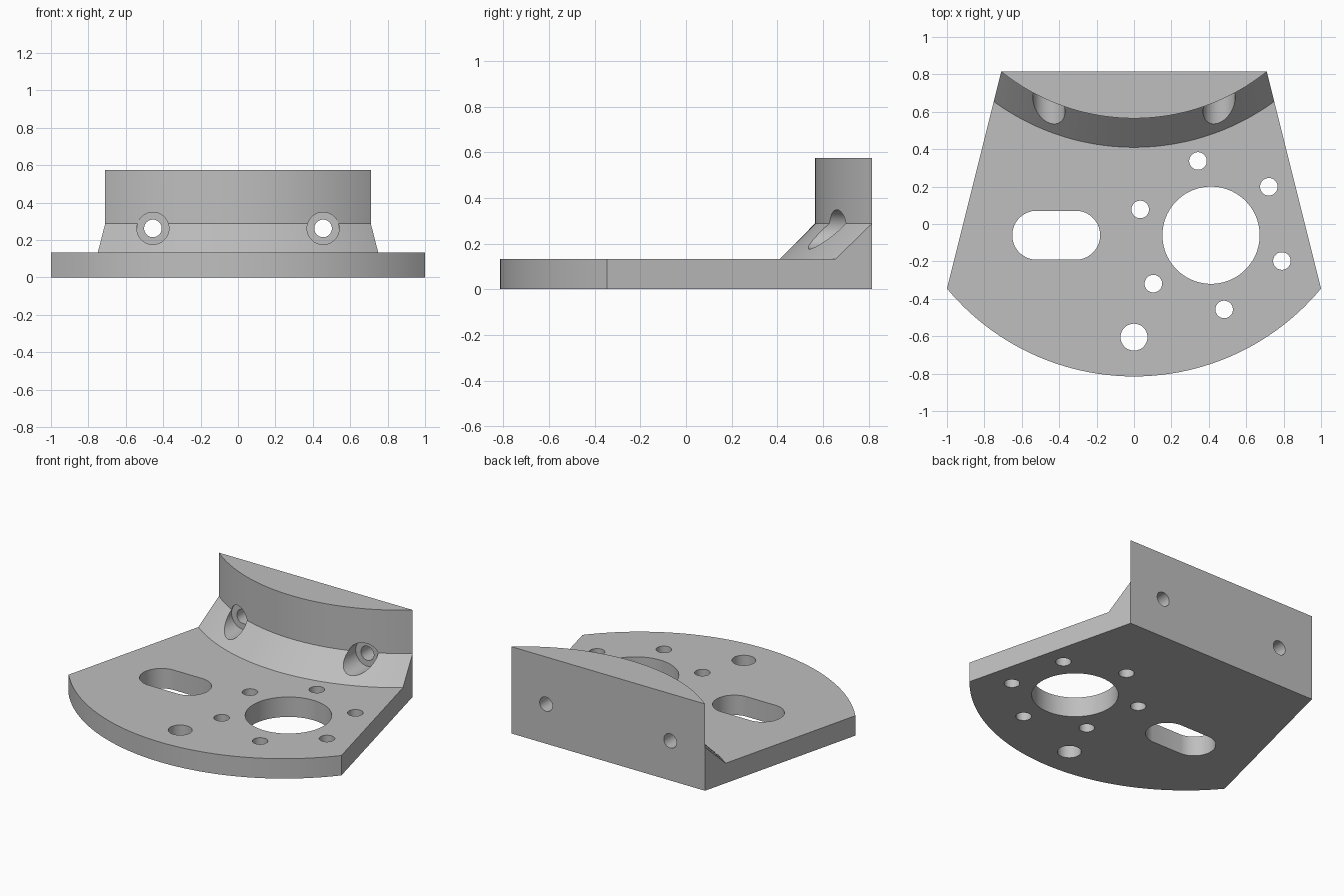
import bpy, bmesh
from math import sin, cos, radians, sqrt, atan2, pi
from mathutils import Vector, Matrix

cube = bpy.data.objects.get("Cube")
if cube:
    bpy.data.objects.remove(cube, do_unlink=True)

# Main sizes
PLATE_TOP, CHAMFER_TOP, WALL_TOP = 0.132, 0.288, 0.575
BACK_Y, BACK_X = 0.815, 0.71
FRONT_Y, WIDE_Y = -0.815, -0.345
SEGMENTS = 48

grey = bpy.data.materials.new("plain grey")
grey.use_nodes = True
colour = (0.52, 0.52, 0.52, 1)
grey.diffuse_color = colour
grey.node_tree.nodes["Principled BSDF"].inputs["Base Color"].default_value = colour


def make_object(name, bm):
    bmesh.ops.recalc_face_normals(bm, faces=bm.faces[:])
    mesh = bpy.data.meshes.new(name)
    bm.to_mesh(mesh)
    bm.free()
    mesh.materials.append(grey)
    obj = bpy.data.objects.new(name, mesh)
    bpy.context.collection.objects.link(obj)
    return obj


def arc(end_x, end_y, mid_y):
    """Arc bulging towards the front, from left (-x) to right (+x)."""
    sag = end_y - mid_y
    radius = (end_x ** 2 + sag ** 2) / (2 * sag)
    half = atan2(end_x, radius - sag)
    angles = [half * (2 * i / SEGMENTS - 1) for i in range(SEGMENTS + 1)]
    return [(radius * sin(a), mid_y + radius - radius * cos(a)) for a in angles]


# Bracket body: fan-shaped plate, sloping fillet and curved back wall
bm = bmesh.new()


def ring(points, z):
    return [bm.verts.new((x, y, z)) for x, y in points]


def strip(a, b):
    for i in range(len(a) - 1):
        bm.faces.new((a[i], a[i + 1], b[i + 1], b[i]))


rim = arc(1, WIDE_Y, FRONT_Y)
rim_low, rim_high = ring(rim, 0), ring(rim, PLATE_TOP)
foot = ring(arc(0.75, 0.655, 0.41), PLATE_TOP)
wall = arc(BACK_X, BACK_Y, 0.565)
wall_low, wall_high = ring(wall, CHAMFER_TOP), ring(wall, WALL_TOP)
back_left, back_right = ring([(-BACK_X, BACK_Y), (BACK_X, BACK_Y)], 0)

strip(rim_low, rim_high)
strip(foot, wall_low)
strip(wall_low, wall_high)
bm.faces.new(rim_high + foot[::-1])
bm.faces.new(rim_low + [back_right, back_left])
bm.faces.new(wall_high)
bm.faces.new((back_left, back_right, wall_low[-1], wall_high[-1],
              wall_high[0], wall_low[0]))
for end, corner in ((0, back_left), (-1, back_right)):
    bm.faces.new((rim_low[end], rim_high[end], foot[end], wall_low[end], corner))
bracket = make_object("bracket", bm)


def cut(outline, low, high, turn=Matrix()):
    """Cut a prism with the given outline out of the bracket."""
    cutter_bm = bmesh.new()
    a = [cutter_bm.verts.new((x, y, low)) for x, y in outline]
    b = [cutter_bm.verts.new((x, y, high)) for x, y in outline]
    cutter_bm.faces.new(a)
    cutter_bm.faces.new(b)
    for i in range(len(a)):
        cutter_bm.faces.new((a[i - 1], a[i], b[i], b[i - 1]))
    cutter_bm.transform(turn)
    cutter = make_object("hole_cutter", cutter_bm)
    cutter.hide_render = True
    mod = bracket.modifiers.new("hole", "BOOLEAN")
    mod.operation = "DIFFERENCE"
    mod.solver = "EXACT"
    mod.object = cutter
    bpy.ops.object.modifier_apply(modifier=mod.name)
    bpy.data.objects.remove(cutter, do_unlink=True)


def round_outline(x, y, radius, stretch=0, steps=48):
    """Circle, or a slot when stretched sideways."""
    points = []
    for i in range(steps):
        a = 2 * pi * (i + 0.5) / steps
        shift = stretch if cos(a) > 0 else -stretch
        points.append((x + shift + radius * cos(a), y + radius * sin(a)))
    return points


bpy.ops.object.select_all(action="DESELECT")
bracket.select_set(True)
bpy.context.view_layer.objects.active = bracket

# Upright holes: motor opening, its screw circle, front hole and slot
HUB = (0.412, -0.06)
holes = [round_outline(*HUB, 0.26, steps=64),
         round_outline(0, -0.605, 0.072),
         round_outline(-0.416, -0.06, 0.131, stretch=0.104)]
for k in range(6):
    a = radians(40 + 60 * k)
    holes.append(round_outline(HUB[0] + 0.403 * cos(a),
                               HUB[1] + 0.403 * sin(a), 0.047, steps=32))
for outline in holes:
    cut(outline, -0.1, 0.25)

# Counterbored screw holes running through the back wall
to_back = Matrix.Rotation(radians(-90), 4, "X")
for side in (-1, 1):
    x, z = side * 0.455, 0.262
    cut(round_outline(x, -z, 0.086), 0.3, 0.705, to_back)
    cut(round_outline(x, -z, 0.047, steps=32), 0.3, 1.0, to_back)

bpy.ops.object.shade_smooth_by_angle(angle=radians(25))
